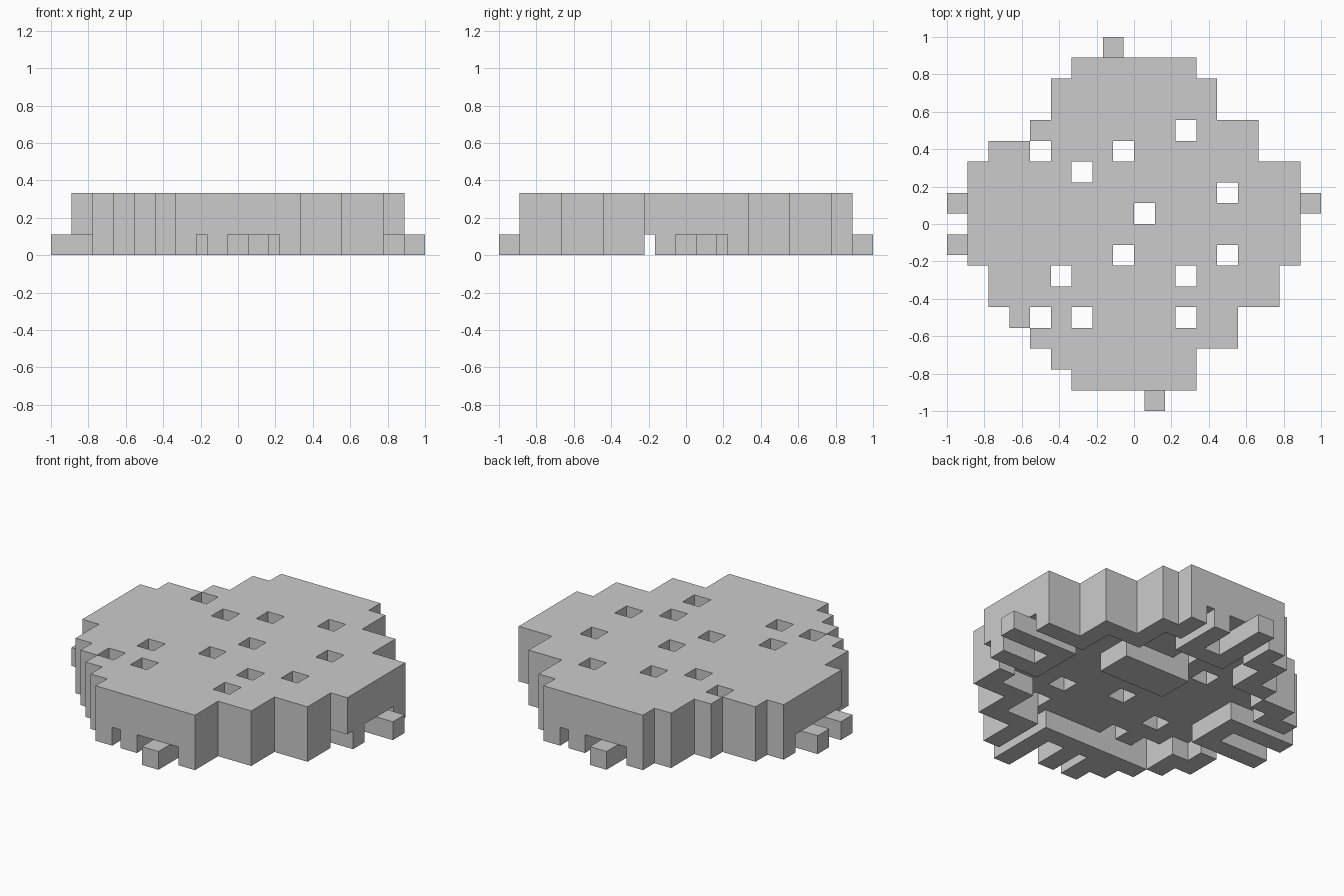
import bpy, bmesh

if "Cube" in bpy.data.objects:
    bpy.data.objects.remove(bpy.data.objects["Cube"])

U = 1 / 9  # one grid cell

# Left and right end of each row of cells, from y = -8 to y = 7
ROWS = [(-3, 3), (-4, 3), (-5, 5), (-6, 5), (-7, 7), (-7, 7),
        (-8, 8), (-8, 8), (-8, 8), (-8, 8), (-8, 8),
        (-7, 6), (-5, 6), (-4, 4), (-4, 4), (-3, 3)]
HOLES = {(2, 4), (-1, 3), (-5, 3), (-3, 2), (4, 1), (0, 0), (-1, -2),
         (4, -2), (-4, -3), (2, -3), (-5, -5), (-3, -5), (2, -5)}


def finish(name, bm):
    mesh = bpy.data.meshes.new(name)
    bm.to_mesh(mesh)
    bm.free()
    ob = bpy.data.objects.new(name, mesh)
    bpy.context.collection.objects.link(ob)
    return ob


def cell_object(name, cells):
    """Closed skin around a set of grid cells, flat areas merged."""
    bm = bmesh.new()
    for c in cells:
        for axis in range(3):
            for side in (0, 1):
                n = list(c)
                n[axis] += 2 * side - 1
                if tuple(n) in cells:
                    continue
                a, b = (axis + 1) % 3, (axis + 2) % 3
                vs = []
                for i, j in ((0, 0), (1, 0), (1, 1), (0, 1)):
                    p = list(c)
                    p[axis] += side
                    p[a] += i
                    p[b] += j
                    vs.append(bm.verts.new([v * U for v in p]))
                bm.faces.new(vs if side else vs[::-1])
    bmesh.ops.remove_doubles(bm, verts=bm.verts, dist=1e-4)
    bmesh.ops.dissolve_limit(bm, angle_limit=0.01, verts=bm.verts, edges=bm.edges)
    bmesh.ops.triangulate(bm, faces=[f for f in bm.faces if len(f.verts) > 4])
    return finish(name, bm)


def box(name, x0, x1, y0, y1, z0=0, z1=1):
    bm = bmesh.new()
    bmesh.ops.create_cube(bm, size=1)
    for v in bm.verts:
        v.co.x = (x0 if v.co.x < 0 else x1) * U
        v.co.y = (y0 if v.co.y < 0 else y1) * U
        v.co.z = (z0 if v.co.z < 0 else z1) * U
    return finish(name, bm)


# Pierced slab with a one-cell rim hanging down, open in the middle of each side
area = {(x, y - 8) for y, (a, b) in enumerate(ROWS) for x in range(a, b)}


def on_rim(x, y):
    if -2 <= x < 2 or -2 <= y < 2:
        return False
    return any((x + i, y + j) not in area for i in (-1, 0, 1) for j in (-1, 0, 1))


solid = area - HOLES
cells = {(x, y, z) for x, y in solid for z in (1, 2)}
cells |= {(x, y, 0) for x, y in solid if on_rim(x, y)}
cell_object("pierced_slab", cells)

# Forked bars under each side: two prongs and a crossbar
# (end of the prong at -1, end of the prong at +1, crossbar ends)
FORKS = {"front": (8, 9, -3, 1.5), "back": (9, 8, -1.5, 1.5),
         "left": (9, 9, -1.5, 1.5), "right": (8, 9, -1.5, 1.5)}
for side, (low, high, c0, c1) in FORKS.items():
    s = -1 if side in ("front", "left") else 1

    def bar(part, a0, a1, d0, d1):
        d0, d1 = sorted((s * d0, s * d1))
        span = (a0, a1, d0, d1) if side in ("front", "back") else (d0, d1, a0, a1)
        box(f"{side}_{part}", *span)

    bar("prong_low", -1.5, -0.5, 6, low)
    bar("prong_high", 0.5, 1.5, 6, high)
    bar("crossbar", c0, c1, 5, 6)

# Block under the middle
box("centre_block", -1, 3, 1, 3)
